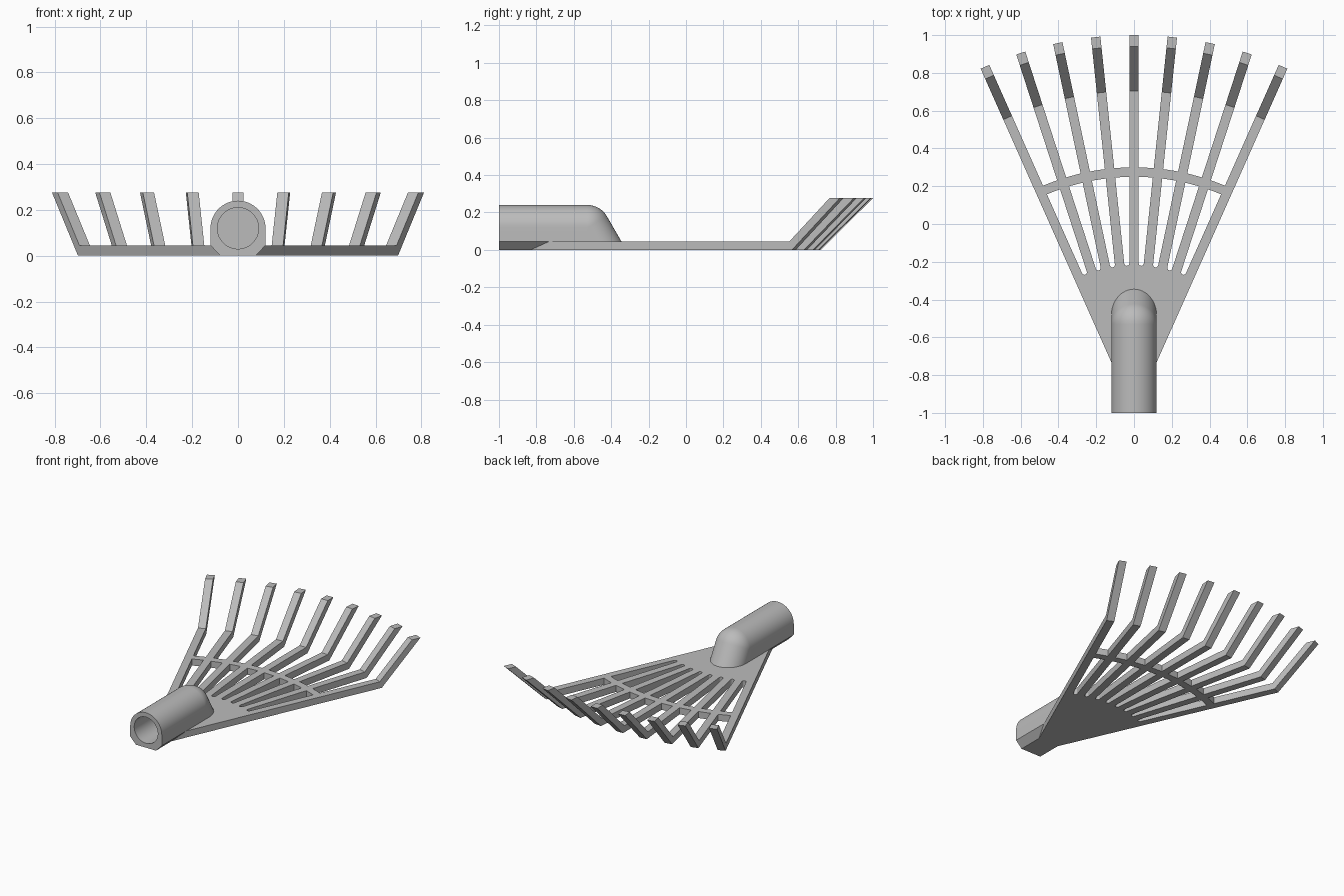
import bpy, bmesh, math
from math import sin, cos, pi, radians
from mathutils import Matrix, Vector

cube = bpy.data.objects.get("Cube")
if cube:
    bpy.data.objects.remove(cube, do_unlink=True)

APEX = -0.94            # y where all tine axes meet
STEP = radians(6)       # angle between tines
HALF_W = 0.025          # half tine width
THICK = 0.045           # sheet thickness
R = 0.12                # socket radius, also its axis height
BEND = -0.527           # y where the socket turns down

grey = bpy.data.materials.new("plain grey")
grey.use_nodes = True
grey.diffuse_color = (0.5, 0.5, 0.5, 1)
grey.node_tree.nodes["Principled BSDF"].inputs["Base Color"].default_value = (0.5, 0.5, 0.5, 1)


def finish(bm, name, smooth=False):
    bmesh.ops.recalc_face_normals(bm, faces=bm.faces)
    mesh = bpy.data.meshes.new(name)
    bm.to_mesh(mesh)
    bm.free()
    mesh.materials.append(grey)
    obj = bpy.data.objects.new(name, mesh)
    bpy.context.collection.objects.link(obj)
    if smooth:
        smooth_sharp(obj)
    return obj


def smooth_sharp(obj):
    bpy.ops.object.select_all(action="DESELECT")
    obj.select_set(True)
    bpy.context.view_layer.objects.active = obj
    bpy.ops.object.shade_smooth_by_angle(angle=radians(30))


def prism(points, offset, name, matrix=None):
    """Extrude a closed 3D outline along offset."""
    bm = bmesh.new()
    face = bm.faces.new([bm.verts.new(p) for p in points])
    ext = bmesh.ops.extrude_face_region(bm, geom=[face])
    moved = [v for v in ext["geom"] if isinstance(v, bmesh.types.BMVert)]
    bmesh.ops.translate(bm, verts=moved, vec=offset)
    if matrix:
        bm.transform(matrix)
    return finish(bm, name)


def fan(dist, angle, side=0.0):
    """Point at a distance along a ray from the apex, shifted sideways."""
    return Vector((dist * sin(angle) + side * cos(angle),
                   APEX + dist * cos(angle) - side * sin(angle), 0))


# Tines with upturned tips
profile = [(0.73, 0), (1.66, 0), (1.94, 0.277), (1.88, 0.277), (1.645, THICK), (0.73, THICK)]
for i in range(-4, 5):
    place = Matrix.Translation((0, APEX, 0)) @ Matrix.Rotation(-i * STEP, 4, "Z")
    prism([(-HALF_W, d, z) for d, z in profile], (2 * HALF_W, 0, 0), f"tine_{i + 5}", place)

# Curved crossbar
angles = [radians(a) for a in range(-24, 25, 2)]
bar = [fan(1.24, a) for a in angles] + [fan(1.19, a) for a in reversed(angles)]
prism(bar, (0, 0, THICK), "crossbar")

# Solid hub with round slot ends between the tines
notch = 0.733
notch_r = notch * sin(STEP / 2) - HALF_W
outer = 4 * STEP
hub = [fan(0.1, -outer, -HALF_W), fan(notch, -outer, -HALF_W)]
for i in range(-4, 4):
    a = (i + 0.5) * STEP
    for k in range(9):
        t = pi * k / 8
        hub.append(fan(notch - notch_r * sin(t), a, -notch_r * cos(t)))
hub += [fan(notch, outer, HALF_W), fan(0.1, outer, HALF_W)]
hub_plate = prism(hub, (0, 0, THICK), "hub_plate")

# Socket barrel: round top, flat chamfered underside
arc = [pi * k / 32 for k in range(33)]
outline = [(R * cos(t), -1, R + R * sin(t)) for t in arc]
outline += [(-R, -1, THICK), (-0.076, -1, 0), (0.076, -1, 0), (R, -1, THICK)]
socket = prism(outline, (0, BEND + 1, 0), "socket")

# Bore through the socket
ring = [2 * pi * k / 48 for k in range(48)]
bore = prism([(0.09 * cos(t), -1.1, R + 0.09 * sin(t)) for t in ring], (0, 0.55, 0), "bore_cutter")
bore.hide_render = True
bore.location.y = 0
bpy.context.view_layer.update()
for obj in (socket, hub_plate):
    mod = obj.modifiers.new("bore", "BOOLEAN")
    mod.operation, mod.object, mod.solver = "DIFFERENCE", bore, "EXACT"
    bpy.ops.object.select_all(action="DESELECT")
    bpy.context.view_layer.objects.active = obj
    obj.select_set(True)
    bpy.ops.object.modifier_apply(modifier=mod.name)
bpy.data.objects.remove(bore, do_unlink=True)
smooth_sharp(socket)

# Elbow: the round top turns down and runs into the hub
bm = bmesh.new()
tilt = radians(60)
for k in range(11):
    a = tilt * k / 10
    for t in arc:
        p = Vector((R * cos(t), BEND + R * sin(t) * sin(a), R + R * sin(t) * cos(a)))
        bm.verts.new(p)
        if k == 10:
            bm.verts.new((p.x, p.y + p.z * cos(tilt) / sin(tilt), 0))
for x in (-R, R):
    bm.verts.new((x, BEND, 0))
bmesh.ops.remove_doubles(bm, verts=bm.verts, dist=1e-5)
bmesh.ops.convex_hull(bm, input=bm.verts)
bmesh.ops.delete(bm, geom=[v for v in bm.verts if not v.link_faces], context="VERTS")
finish(bm, "socket_elbow", smooth=True)
